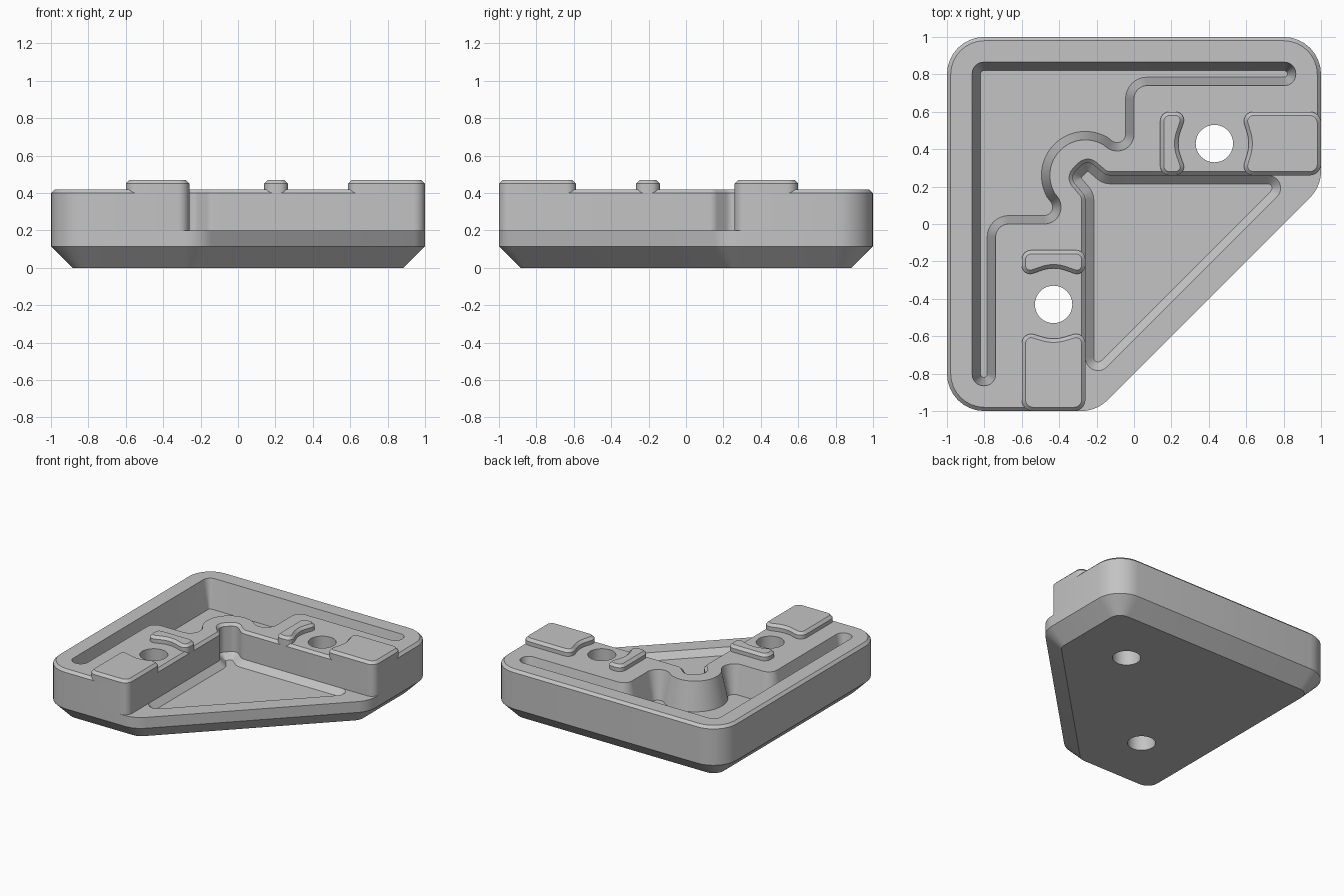
import bpy, bmesh
from math import cos, sin, tan, radians, pi
from mathutils import Vector

cube = bpy.data.objects.get("Cube")
if cube:
    bpy.data.objects.remove(cube, do_unlink=True)

grey = bpy.data.materials.new("light_grey")
grey.use_nodes = True
grey.diffuse_color = (0.55, 0.55, 0.55, 1)
grey.node_tree.nodes["Principled BSDF"].inputs["Base Color"].default_value = grey.diffuse_color


def arc(cx, cy, r, start, end, steps=12):
    """Arc points, angles in degrees, as sharp corners."""
    angles = [radians(start + (end - start) * i / steps) for i in range(steps + 1)]
    return [(cx + r * cos(a), cy + r * sin(a), 0) for a in angles]


def rounded(corners, steps=8):
    """Counter-clockwise outline from (x, y, radius) corners."""
    out = []
    for i, (x, y, r) in enumerate(corners):
        p = Vector((x, y))
        if not r:
            out.append(p)
            continue
        before = (p - Vector(corners[i - 1][:2])).normalized()
        after = (Vector(corners[(i + 1) % len(corners)][:2]) - p).normalized()
        turn = -before.angle_signed(after)
        start = p - before * r * tan(abs(turn) / 2)
        side = 1 if turn > 0 else -1
        centre = start + Vector((-before.y, before.x)) * r * side
        for k in range(steps + 1):
            a = turn * k / steps
            v = start - centre
            out.append(centre + Vector((v.x * cos(a) - v.y * sin(a), v.x * sin(a) + v.y * cos(a))))
    return out


def offset(points, d):
    """Move an outline outward by d."""
    out = []
    for i, p in enumerate(points):
        a = (p - points[i - 1]).normalized()
        b = (points[(i + 1) % len(points)] - p).normalized()
        n1, n2 = Vector((a.y, -a.x)), Vector((b.y, -b.x))
        out.append(p + (n1 + n2) * d / (1 + n1.dot(n2)))
    return out


def prism(name, outline, levels):
    """Solid through (z, outward offset) levels of one outline."""
    bm = bmesh.new()
    rings = [[bm.verts.new((p.x, p.y, z)) for p in offset(outline, d)] for z, d in levels]
    n = len(outline)
    bm.faces.new(rings[0][::-1])
    bm.faces.new(rings[-1])
    for low, high in zip(rings, rings[1:]):
        for i in range(n):
            j = (i + 1) % n
            bm.faces.new((low[i], low[j], high[j], high[i]))
    bmesh.ops.recalc_face_normals(bm, faces=bm.faces)
    mesh = bpy.data.meshes.new(name)
    bm.to_mesh(mesh)
    bm.free()
    mesh.materials.append(grey)
    obj = bpy.data.objects.new(name, mesh)
    bpy.context.collection.objects.link(obj)
    return obj


def activate(obj):
    bpy.ops.object.select_all(action="DESELECT")
    obj.select_set(True)
    bpy.context.view_layer.objects.active = obj


def cut(obj, cutter):
    mod = obj.modifiers.new("cut", "BOOLEAN")
    mod.operation = "DIFFERENCE"
    mod.solver = "EXACT"
    mod.object = cutter
    activate(obj)
    bpy.ops.object.modifier_apply(modifier=mod.name)


def mirrored(corners):
    """Swap across the diagonal, keeping the winding."""
    return [(-y, -x, r) for x, y, r in reversed(corners)]


# Relief notch in the inner corner of the L-shaped wall
notch = [(-0.26, 0.15, 0.06), (-0.345, 0.25, 0.05), (-0.25, 0.345, 0.05), (-0.15, 0.26, 0.06)]

# Base plate with a chamfered underside
base_plate = prism("base_plate", rounded(
    [(1, 1, 0.2), (-1, 1, 0.2), (-1, -1, 0.2), (-0.2, -1, 0.2), (1, 0.2, 0.2)]),
    [(0, -0.115), (0.115, 0), (0.2, 0)])

# L-shaped upper block with a chamfered rim
upper_block = prism("upper_block", rounded(
    [(1, 1, 0.2), (-1, 1, 0.2), (-1, -1, 0.2), (-0.26, -1, 0.06)] + notch + [(1, 0.26, 0.06)]),
    [(0.2, 0), (0.4, 0), (0.42, -0.02)])

# Triangular pocket in the base
pocket = prism("pocket_cutter", rounded(
    [(-0.26, -0.88, 0.068), (0.88, 0.26, 0.068)] + notch[::-1]),
    [(0.155, -0.045), (0.2, 0), (0.25, 0)])
cut(base_plate, pocket)

# Tapered channel that winds around the inner corner
channel = prism("channel_cutter", rounded(
    [(-0.865, 0.865, 0.06), (-0.865, -0.865, 0.06), (-0.74, -0.865, 0.06), (-0.74, 0, 0.07)]
    + arc(-0.48, 0.09, 0.09, -90, 37.7)
    + arc(-0.26, 0.26, 0.19, 210, 60, 24)
    + arc(-0.09, 0.48, 0.09, 232.3, 360)
    + [(0, 0.74, 0.07), (0.865, 0.74, 0.06), (0.865, 0.865, 0.06)]),
    [(0.15, -0.045), (0.2, -0.045), (0.42, 0), (0.44, 0.004)])
cut(upper_block, channel)

# Bolt holes through both layers
helpers = [pocket, channel]
for sign in (1, -1):
    circle = [Vector(p[:2]) for p in arc(0.43 * sign, 0.43 * sign, 0.1, 0, 360, 48)[:-1]]
    hole = prism("hole_cutter", circle, [(-0.1, 0), (0.6, 0)])
    cut(base_plate, hole)
    cut(upper_block, hole)
    helpers.append(hole)
for helper in helpers:
    bpy.data.objects.remove(helper, do_unlink=True)

# Raised pads and bars beside each hole
pad = [(0.57, 0.26, 0.05), (1, 0.26, 0.06), (1, 0.6, 0.06), (0.57, 0.6, 0.05), (0.622, 0.43, 0.2)]
bar = [(0.14, 0.26, 0.05), (0.285, 0.26, 0.045), (0.226, 0.43, 0.18),
       (0.285, 0.6, 0.045), (0.14, 0.6, 0.05)]
parts = [base_plate, upper_block]
for name, shape in (("end_pad", pad), ("locating_bar", bar)):
    for side, corners in (("back", shape), ("front", mirrored(shape))):
        parts.append(prism(side + "_" + name, rounded(corners), [(0.4, 0), (0.45, 0), (0.47, -0.02)]))

for part in parts:
    activate(part)
    bpy.ops.object.shade_smooth_by_angle(angle=pi / 7)
